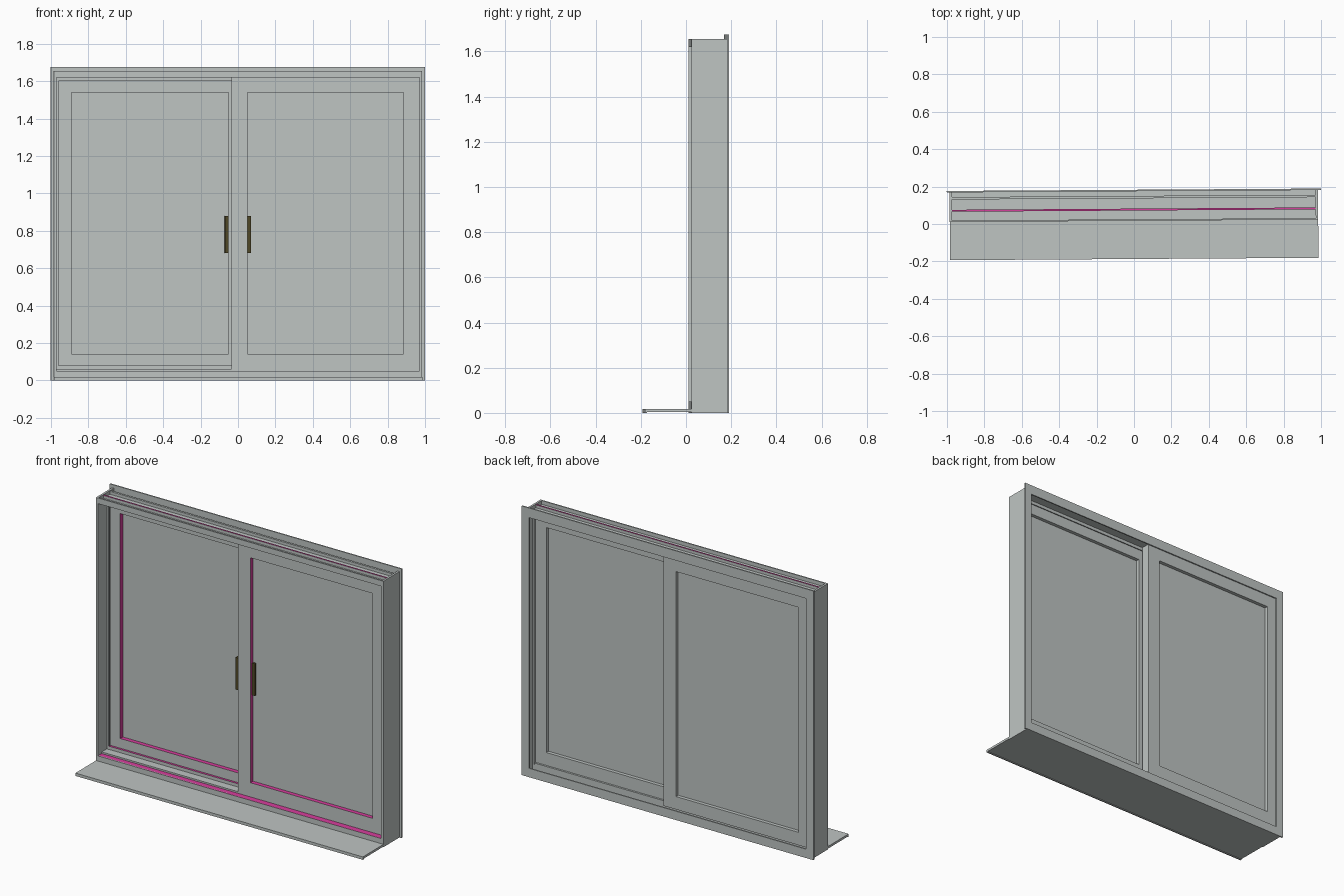
import bpy, bmesh, math
from mathutils import Matrix

cube = bpy.data.objects.get("Cube")
if cube:
    bpy.data.objects.remove(cube, do_unlink=True)


def material(name, rgb):
    m = bpy.data.materials.new(name)
    m.use_nodes = True
    col = (*rgb, 1)
    m.diffuse_color = col
    m.node_tree.nodes["Principled BSDF"].inputs["Base Color"].default_value = col
    return m


grey = material("pale_grey", (0.52, 0.555, 0.545))
pink = material("magenta", (0.68, 0.05, 0.34))
bronze = material("dark_bronze", (0.08, 0.065, 0.02))
TILT = Matrix.Rotation(0.0065, 4, 'Z')


def finish(name, bm, mats):
    bmesh.ops.recalc_face_normals(bm, faces=bm.faces)
    bm.transform(TILT)
    me = bpy.data.meshes.new(name)
    bm.to_mesh(me)
    bm.free()
    for m in mats:
        me.materials.append(m)
    ob = bpy.data.objects.new(name, me)
    bpy.context.collection.objects.link(ob)
    return ob


def box(name, x, y, z, mat=grey, top=None):
    """Box from ranges; its upward face can take another colour."""
    bm = bmesh.new()
    bmesh.ops.create_cube(bm, size=1)
    for v in bm.verts:
        v.co = [r[0] if c < 0 else r[1] for c, r in zip(v.co, (x, y, z))]
    bm.normal_update()
    if top:
        for f in bm.faces:
            f.material_index = int(f.normal.z > 0.5)
    return finish(name, bm, [mat, top] if top else [mat])


def ring(name, outer, inner, levels, pink_front=False):
    """Rectangular surround; rects are (x0, x1, z0, z1), levels run front to back."""
    bm = bmesh.new()

    def loop(r, y):
        return [bm.verts.new(p) for p in ((r[0], y, r[2]), (r[1], y, r[2]),
                                          (r[1], y, r[3]), (r[0], y, r[3]))]

    outs = [loop(outer, y) for y in levels]
    ins = [loop(inner, y) for y in levels]
    for i in range(4):
        j = (i + 1) % 4
        for o, n in ((outs[0], ins[0]), (outs[-1], ins[-1])):
            bm.faces.new((o[i], o[j], n[j], n[i]))
        for k in range(len(levels) - 1):
            bm.faces.new((outs[k][i], outs[k][j], outs[k + 1][j], outs[k + 1][i]))
            f = bm.faces.new((ins[k][i], ins[k][j], ins[k + 1][j], ins[k + 1][i]))
            f.material_index = int(pink_front and k == 0)
    return finish(name, bm, [grey, pink])


W = 0.985   # half width of the frame
F = 0.017   # front plane of the frame
B = 0.175   # back plane of the frame

# Outer frame: front lip, back flange, jambs
ring("front_lip", (-W, W, 0.018, 1.655), (-0.97, 0.97, 0.05, 1.63), (F, F + 0.008))
ring("back_flange", (-1, 1, 0, 1.675), (-0.95, 0.95, 0.055, 1.615), (B, B + 0.008))
for side, s in (("right", -1), ("left", 1)):
    box(side + "_jamb", sorted((s * W, s * 0.972)), (F + 0.001, B), (0, 1.655))
    box(side + "_jamb_rib", sorted((s * 0.972, s * 0.96)), (0.105, 0.117), (0.05, 1.63))

# Sill and bottom track
box("frame_base", (-W, W), (F, B), (0, 0.018))
box("front_track", (-0.972, 0.972), (F + 0.001, 0.055), (0.018, 0.05), grey, pink)
box("middle_track", (-0.972, 0.972), (0.055, 0.116), (0.018, 0.06))
box("back_track_step", (-0.96, 0.0), (0.106, 0.12), (0.06, 0.08), grey, pink)
box("sill_plate", (-W, W), (-0.185, F), (0.004, 0.018))
box("sill_nose", (-W, W), (-0.187, -0.178), (0, 0.018))

# Head with open channels above and a track below
box("head_web", (-0.972, 0.972), (F, B), (1.62, 1.632))
box("head_middle_rib", (-0.972, 0.972), (0.072, 0.082), (1.632, 1.65), grey, pink)
box("head_back_rib", (-0.972, 0.972), (0.137, 0.15), (1.632, 1.65))
box("head_back_step", (-0.96, 0.0), (0.106, 0.12), (1.6, 1.62))
box("head_track_fin", (-0.96, 0.96), (0.112, 0.118), (1.6, 1.62))

# Two sliding sashes with their panes
for name, x0, x1, p0, p1, y in (("front_sash", -0.035, 0.972, 0.05, 0.885, 0.052),
                                ("back_sash", -0.96, 0.035, -0.89, -0.05, 0.12)):
    mid = y + 0.028
    ring(name, (x0, x1, 0.06, 1.62), (p0, p1, 0.14, 1.54), (y, mid, y + 0.052), True)
    box(name + "_pane", (p0, p1), (mid - 0.002, mid + 0.002), (0.14, 1.54))

# Pull handles
box("front_sash_handle", (0.05, 0.07), (0.066, 0.079), (0.68, 0.88), bronze)
box("back_sash_handle", (-0.07, -0.05), (0.076, 0.147), (0.68, 0.88), bronze)
